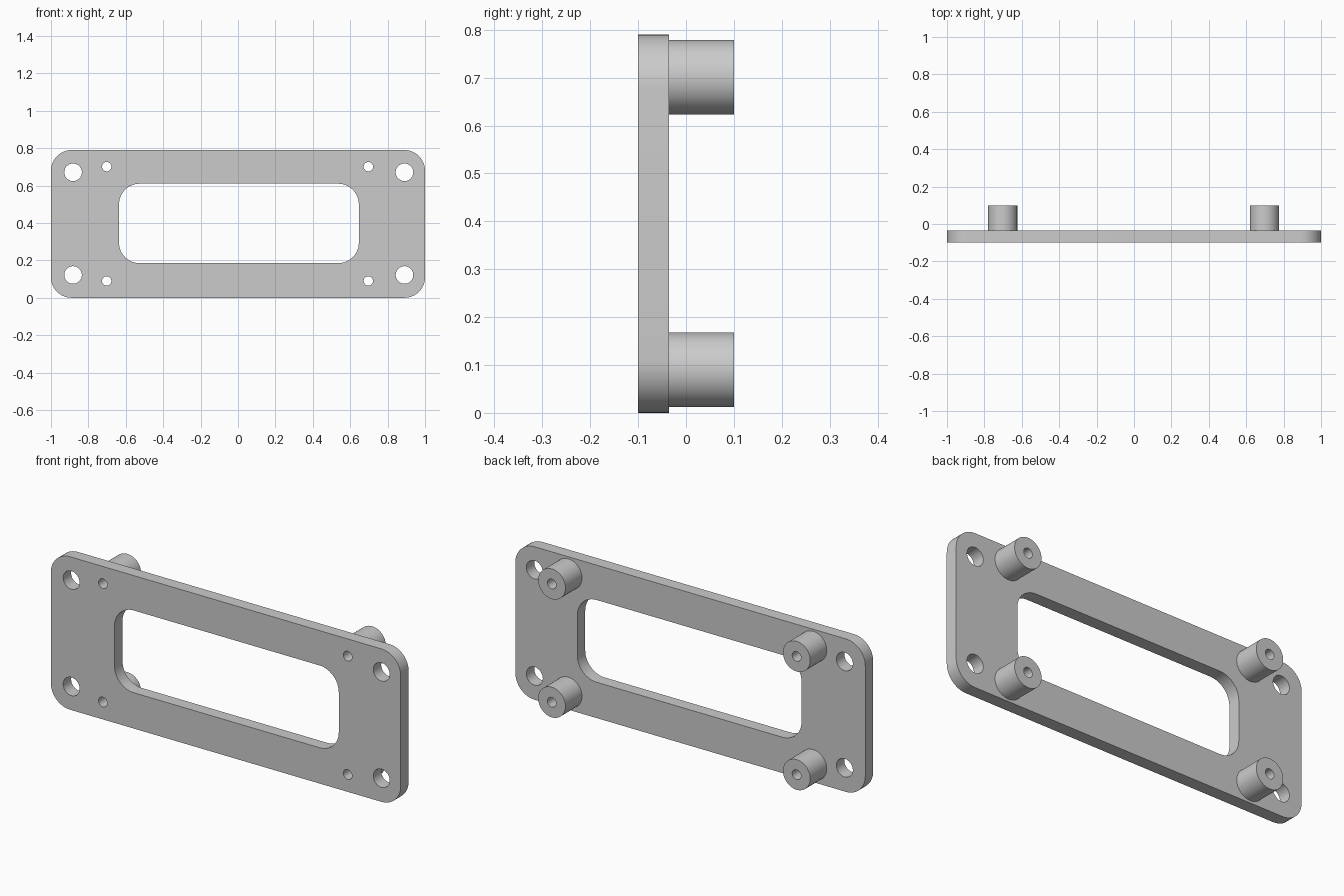
import bpy, bmesh
from math import sin, cos, pi
from mathutils import Vector

cube = bpy.data.objects.get("Cube")
if cube:
    bpy.data.objects.remove(cube, do_unlink=True)

FRONT, FACE, BACK = -0.1, -0.035, 0.1   # plate front, plate back, standoff ends

grey = bpy.data.materials.new("plain grey")
grey.use_nodes = True
COLOUR = (0.6, 0.6, 0.6, 1)
grey.diffuse_color = COLOUR
grey.node_tree.nodes["Principled BSDF"].inputs["Base Color"].default_value = COLOUR


def circle(x, z, r, n=48):
    return [(x + r * cos(2 * pi * i / n), z + r * sin(2 * pi * i / n)) for i in range(n)]


def rounded_rect(x0, x1, z0, z1, r, n=12):
    corners = [(x1 - r, z1 - r), (x0 + r, z1 - r), (x0 + r, z0 + r), (x1 - r, z0 + r)]
    return [(cx + r * cos(pi / 2 * (q + i / n)), cz + r * sin(pi / 2 * (q + i / n)))
            for q, (cx, cz) in enumerate(corners) for i in range(n + 1)]


def extruded(name, loops, y0, y1):
    """Fill an outline with holes and extrude it along y."""
    bm = bmesh.new()
    for loop in loops:
        verts = [bm.verts.new((x, y0, z)) for x, z in loop]
        for a, b in zip(verts, verts[1:] + verts[:1]):
            bm.edges.new((a, b))
    bmesh.ops.triangle_fill(bm, use_beauty=True, use_dissolve=False,
                            edges=bm.edges[:], normal=Vector((0, -1, 0)))
    ext = bmesh.ops.extrude_face_region(bm, geom=bm.faces[:], use_keep_orig=True)
    moved = [v for v in ext["geom"] if isinstance(v, bmesh.types.BMVert)]
    bmesh.ops.translate(bm, verts=moved, vec=(0, y1 - y0, 0))
    bmesh.ops.recalc_face_normals(bm, faces=bm.faces[:])
    mesh = bpy.data.meshes.new(name)
    bm.to_mesh(mesh)
    bm.free()
    mesh.materials.append(grey)
    obj = bpy.data.objects.new(name, mesh)
    bpy.context.collection.objects.link(obj)
    bpy.ops.object.select_all(action="DESELECT")
    obj.select_set(True)
    bpy.context.view_layer.objects.active = obj
    bpy.ops.object.shade_smooth_by_angle(angle=pi / 6)
    return obj


# Hole positions
mounts = [(x, z) for x in (-0.882, 0.89) for z in (0.122, 0.671)]
screws = {(side, level): (x, z)
          for side, x in (("right", -0.702), ("left", 0.697))
          for level, z in (("lower", 0.09), ("upper", 0.701))}

# Plate with window, mounting holes and screw holes
outline = rounded_rect(-1, 1, 0, 0.79, 0.11)
window = rounded_rect(-0.636, 0.646, 0.185, 0.61, 0.11)
holes = [circle(x, z, 0.047) for x, z in mounts]
holes += [circle(x, z, 0.025) for x, z in screws.values()]
extruded("plate", [outline, window] + holes, FRONT, FACE)

# Hollow standoffs on the back
for (side, level), (x, z) in screws.items():
    extruded(f"{level}_{side}_standoff",
             [circle(x, z, 0.078), circle(x, z, 0.025)], FACE, BACK)
